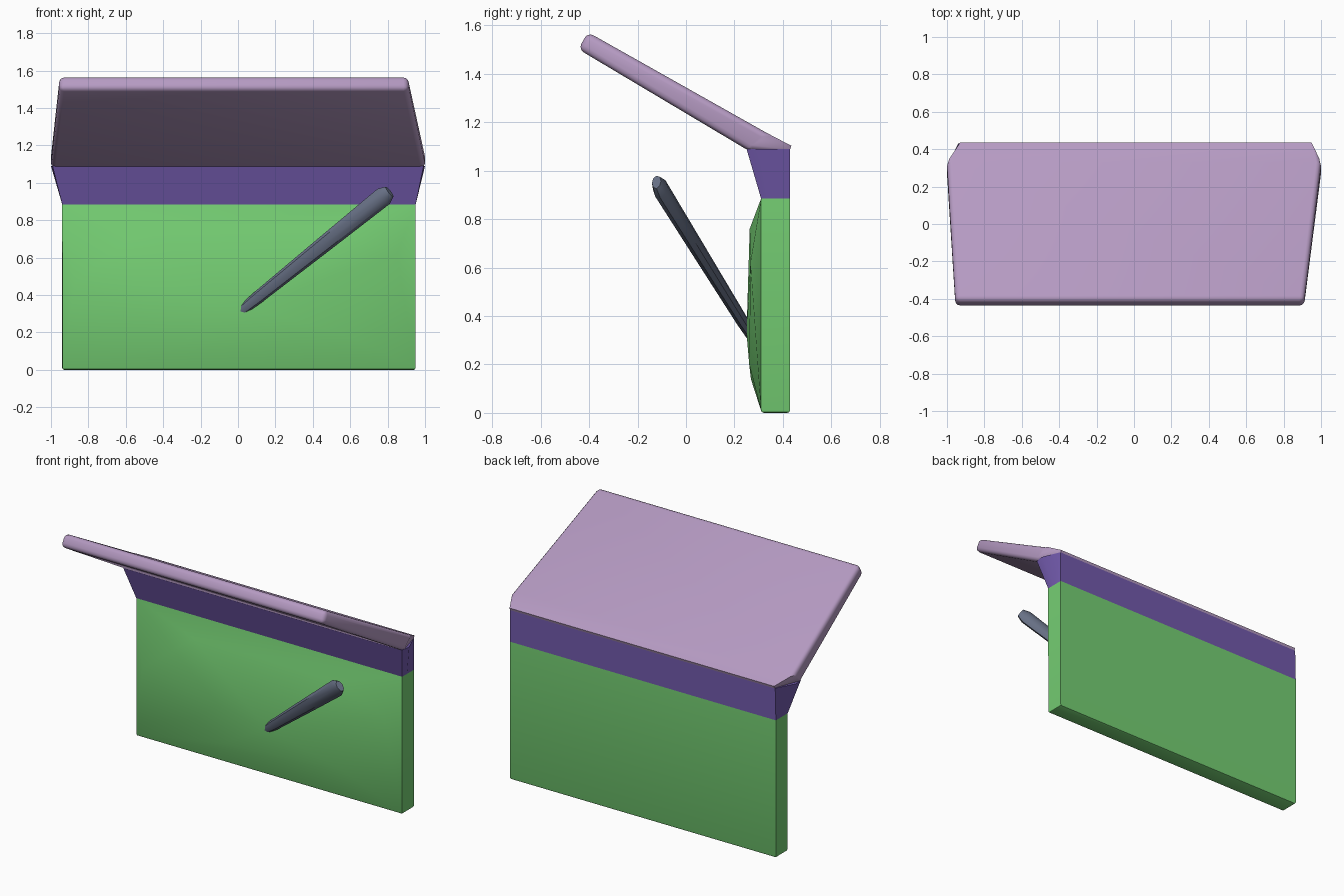
import bpy, bmesh, math
from mathutils import Vector

cube = bpy.data.objects.get("Cube")
if cube:
    bpy.data.objects.remove(cube, do_unlink=True)


def material(name, rgb):
    lin = [((c / 255 + 0.055) / 1.055) ** 2.4 for c in rgb] + [1.0]
    m = bpy.data.materials.new(name)
    m.diffuse_color = lin
    m.use_nodes = True
    bsdf = m.node_tree.nodes["Principled BSDF"]
    bsdf.inputs["Base Color"].default_value = lin
    bsdf.inputs["Roughness"].default_value = 0.8
    return m


green = material("green", (118, 208, 116))
purple = material("violet", (114, 90, 172))
lilac = material("lilac", (181, 154, 194))
slate = material("slate grey", (104, 113, 134))


def build(name, verts, faces, mat, bevel_rule=None, width=0.01, segments=2, angle=30):
    """Mesh from a short cage; edges whose two ends pass bevel_rule are rounded."""
    bm = bmesh.new()
    vs = [bm.verts.new(v) for v in verts]
    for f in faces:
        bm.faces.new([vs[i] for i in f])
    bmesh.ops.recalc_face_normals(bm, faces=bm.faces[:])
    if bevel_rule:
        edges = [e for e in bm.edges if bevel_rule(e.verts[0].co, e.verts[1].co)]
        bmesh.ops.bevel(bm, geom=edges, offset=width, segments=segments,
                        profile=0.5, affect='EDGES', clamp_overlap=True)
    me = bpy.data.meshes.new(name)
    bm.to_mesh(me)
    bm.free()
    me.materials.append(mat)
    ob = bpy.data.objects.new(name, me)
    bpy.context.collection.objects.link(ob)
    bpy.ops.object.select_all(action='DESELECT')
    ob.select_set(True)
    bpy.context.view_layer.objects.active = ob
    bpy.ops.object.shade_smooth_by_angle(angle=math.radians(angle))
    return ob


def loft(rings):
    """Vertices and faces of a closed skin through equal rings."""
    n = len(rings[0])
    verts = [v for r in rings for v in r]
    faces = [list(range(n)), list(range((len(rings) - 1) * n, len(rings) * n))]
    for k in range(len(rings) - 1):
        for i in range(n):
            j = (i + 1) % n
            faces.append([k * n + i, k * n + j, (k + 1) * n + j, (k + 1) * n + i])
    return verts, faces


# Main panel: slab with a shallow faceted bulge on the front
XL, XR, YF, YB, TOP = -0.94, 0.95, 0.31, 0.43, 0.885
panel_verts = [
    (XL, YF, 0), (XR, YF, 0), (XR, YF, TOP), (XL, YF, TOP),
    (0.85, 0.266, 0.62), (0.5, 0.263, 0.76), (-0.5, 0.263, 0.76),
    (-0.87, 0.268, 0.47), (-0.3, 0.268, 0.14), (0.55, 0.261, 0.20),
    (0.03, 0.25, 0.33),
    (XL, YB, 0), (XR, YB, 0), (XR, YB, TOP), (XL, YB, TOP)]
panel_faces = [(1, 2, 4), (2, 5, 4), (2, 3, 6, 5), (3, 7, 6), (3, 0, 7),
               (0, 8, 7), (0, 1, 9, 8), (1, 4, 9),
               (0, 1, 12, 11), (1, 2, 13, 12), (2, 3, 14, 13), (3, 0, 11, 14),
               (11, 12, 13, 14)]
panel_faces += [(10, i, 4 + (i - 3) % 6) for i in range(4, 10)]
build("front_panel", panel_verts, panel_faces, green,
      lambda a, b: a.z < 0.001 and b.z < 0.001, 0.012)

# Flared band between panel and awning
band_low = [(XL, YB, TOP), (XL, 0.36, TOP), (XL, YF, TOP),
            (XR, YF, TOP), (XR, 0.36, TOP), (XR, YB, TOP)]
band_high = [(-0.935, YB, 1.09), (-1, 0.31, 1.09), (-0.992, 0.25, 1.09),
             (0.992, 0.25, 1.09), (1, 0.31, 1.09), (0.95, YB, 1.09)]
build("upper_band", *loft([band_low, band_high]), purple)

# Sloping awning: cross sections (left x, right x, top y, top z, bottom y, bottom z)
sections = [(-0.93, 0.95, 0.435, 1.103, 0.43, 1.088),
            (-1.0, 1.0, 0.33, 1.158, 0.25, 1.088),
            (-0.955, 0.91, -0.405, 1.572, -0.445, 1.502)]
rings = [[(l, ty, tz), (r, ty, tz), (r, by, bz), (l, by, bz)]
         for l, r, ty, tz, by, bz in sections]


def awning_edge(a, b):
    front = a.y < 0 and b.y < 0
    side = a.x * b.x > 0 and min(a.y, b.y) < 0
    return front or side


build("awning", *loft(rings), lilac, awning_edge, 0.026, 3, 40)

# Tapered flat-sided handle rising out of the panel
start, end = Vector((0.01, 0.275, 0.31)), Vector((0.81, -0.122, 0.953))
axis = (end - start).normalized()
wide = Vector((0.64, 0, -0.77)).normalized()
wide = (wide - axis * wide.dot(axis)).normalized()
thin = axis.cross(wide)
stations = [(0.0, 0.026, 0.020), (0.12, 0.034, 0.024), (0.55, 0.044, 0.028),
            (0.96, 0.052, 0.032), (1.0, 0.034, 0.020)]
handle = []
for t, a, b in stations:
    c = start.lerp(end, t)
    handle.append([c + wide * a * math.cos(k * math.tau / 8)
                   + thin * b * math.sin(k * math.tau / 8) for k in range(8)])
build("handle", *loft(handle), slate, angle=40)
